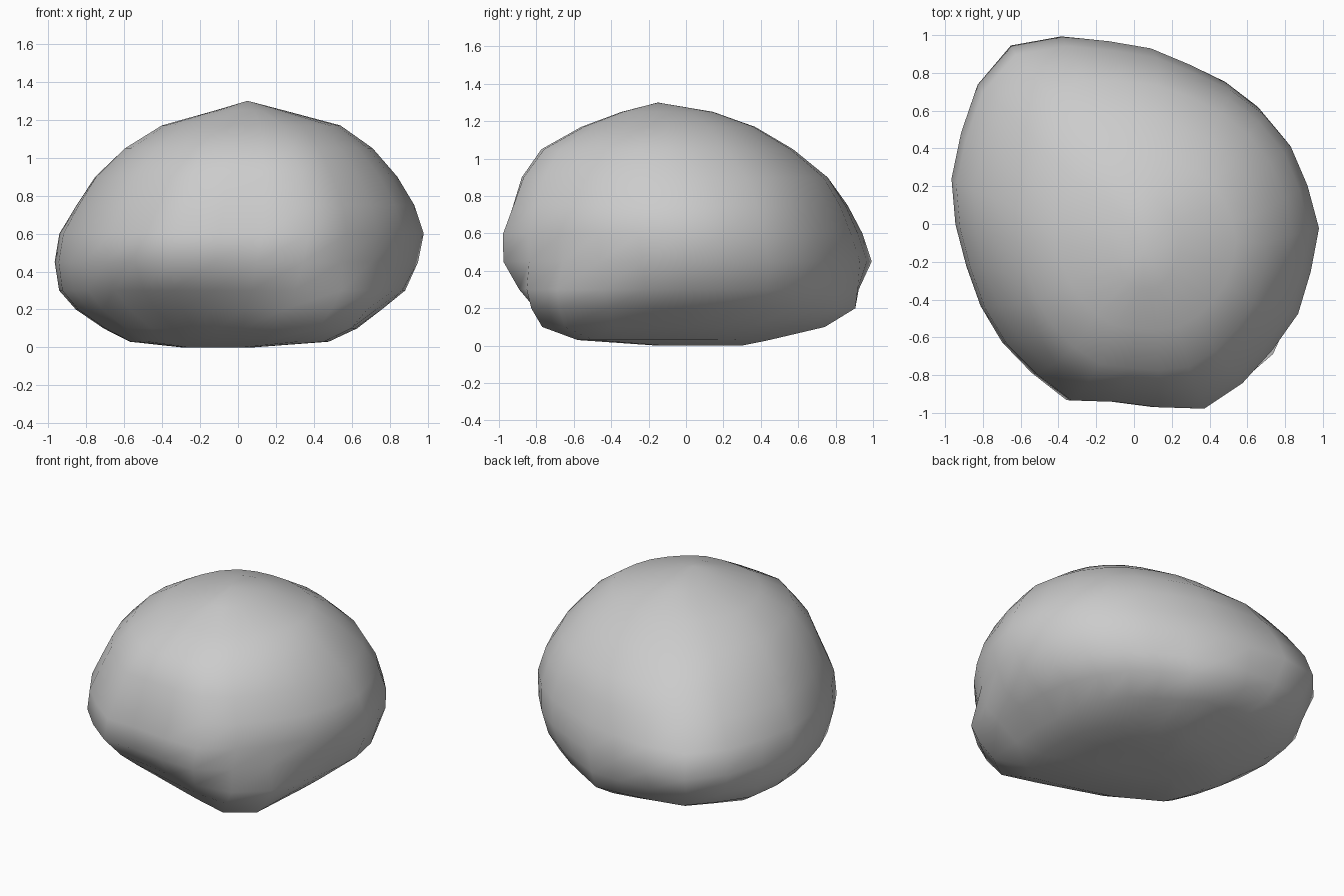
import bpy, bmesh, math

if "Cube" in bpy.data.objects:
    bpy.data.objects.remove(bpy.data.objects["Cube"])

SEGMENTS = 26

# Plan outlines in a unit box: the widest girth and the narrower foot
GIRTH = [(1, 0), (.9, .37), (.75, .58), (.48, .78), (.06, .95), (-.45, 1), (-.65, .95),
         (-.81, .81), (-.92, .52), (-1, .15), (-.86, -.37), (-.71, -.62), (-.5, -.83),
         (-.34, -.94), (-.05, -.94), (.3, -1), (.49, -.94), (.78, -.62), (.92, -.41)]
FOOT = [(1, -.2), (.95, .3), (.7, .65), (.1, 1), (-.6, .85), (-.95, .5), (-1, .1),
        (-.85, -.4), (-.3, -.72), (.3, -.9), (.7, -1), (.95, -.85)]
ROUND = [(math.cos(a), math.sin(a)) for a in (i * math.tau / 24 for i in range(24))]

# Height, then the left, right, front and back limits of each ring
RINGS = [(0, -.3, .08, -.15, .3), (.03, -.58, .48, -.58, .45), (.1, -.72, .63, -.77, .75),
         (.2, -.87, .77, -.87, .93), (.3, -.96, .89, -.94, .96), (.45, -.985, .95, -1, 1),
         (.6, -.96, .98, -1, .95), (.75, -.87, .93, -.95, .88), (.9, -.77, .84, -.9, .78),
         (1.05, -.61, .71, -.79, .59), (1.17, -.41, .54, -.57, .38), (1.25, -.12, .24, -.35, .15)]


def ray_hit(outline, angle):
    """Point where a ray from the centre meets the outline."""
    c, s = math.cos(angle), math.sin(angle)
    for (ax, ay), (bx, by) in zip(outline, outline[1:] + outline[:1]):
        side_a, side_b = c * ay - s * ax, c * by - s * bx
        if side_a <= 0 < side_b:
            t = side_a / (side_a - side_b)
            r = (ax + (bx - ax) * t) * c + (ay + (by - ay) * t) * s
            if r > 0:
                return r * c, r * s
    return c, s


def clamp(v):
    return max(0, min(1, v))


def mix(a, b, t):
    return a + (b - a) * t


def ring_point(ring, angle):
    z, left, right, front, back = ring
    gx, gy = ray_hit(GIRTH, angle)
    fx, fy = ray_hit(FOOT, angle)
    rx, ry = ray_hit(ROUND, angle)
    low, high = clamp((.45 - z) / .35), .6 * clamp((z - .6) / .6)
    px = mix(mix(gx, fx, low), rx, high)
    py = mix(mix(gy, fy, low), ry, high)
    return mix(left, right, (px + 1) / 2), mix(front, back, (py + 1) / 2), z


# Boulder skin: stacked rings closed with a point above and below
bm = bmesh.new()
loops = [[bm.verts.new(ring_point(r, (i + .01) * math.tau / SEGMENTS)) for i in range(SEGMENTS)]
         for r in RINGS]
bottom = bm.verts.new((-.1, .1, 0))
peak = bm.verts.new((.05, -.15, 1.3))
for i in range(SEGMENTS):
    j = (i + 1) % SEGMENTS
    for lower, upper in zip(loops, loops[1:]):
        bm.faces.new((lower[i], lower[j], upper[j], upper[i]))
    bm.faces.new((bottom, loops[0][j], loops[0][i]))
    bm.faces.new((loops[-1][i], loops[-1][j], peak))
bmesh.ops.recalc_face_normals(bm, faces=bm.faces)
for face in bm.faces:
    face.smooth = True

mesh = bpy.data.meshes.new("boulder")
bm.to_mesh(mesh)
bm.free()
boulder = bpy.data.objects.new("boulder", mesh)
bpy.context.collection.objects.link(boulder)

# Plain grey stone
stone = bpy.data.materials.new("grey stone")
stone.use_nodes = True
colour = (.6, .6, .6, 1)
stone.diffuse_color = colour
stone.node_tree.nodes["Principled BSDF"].inputs["Base Color"].default_value = colour
mesh.materials.append(stone)
